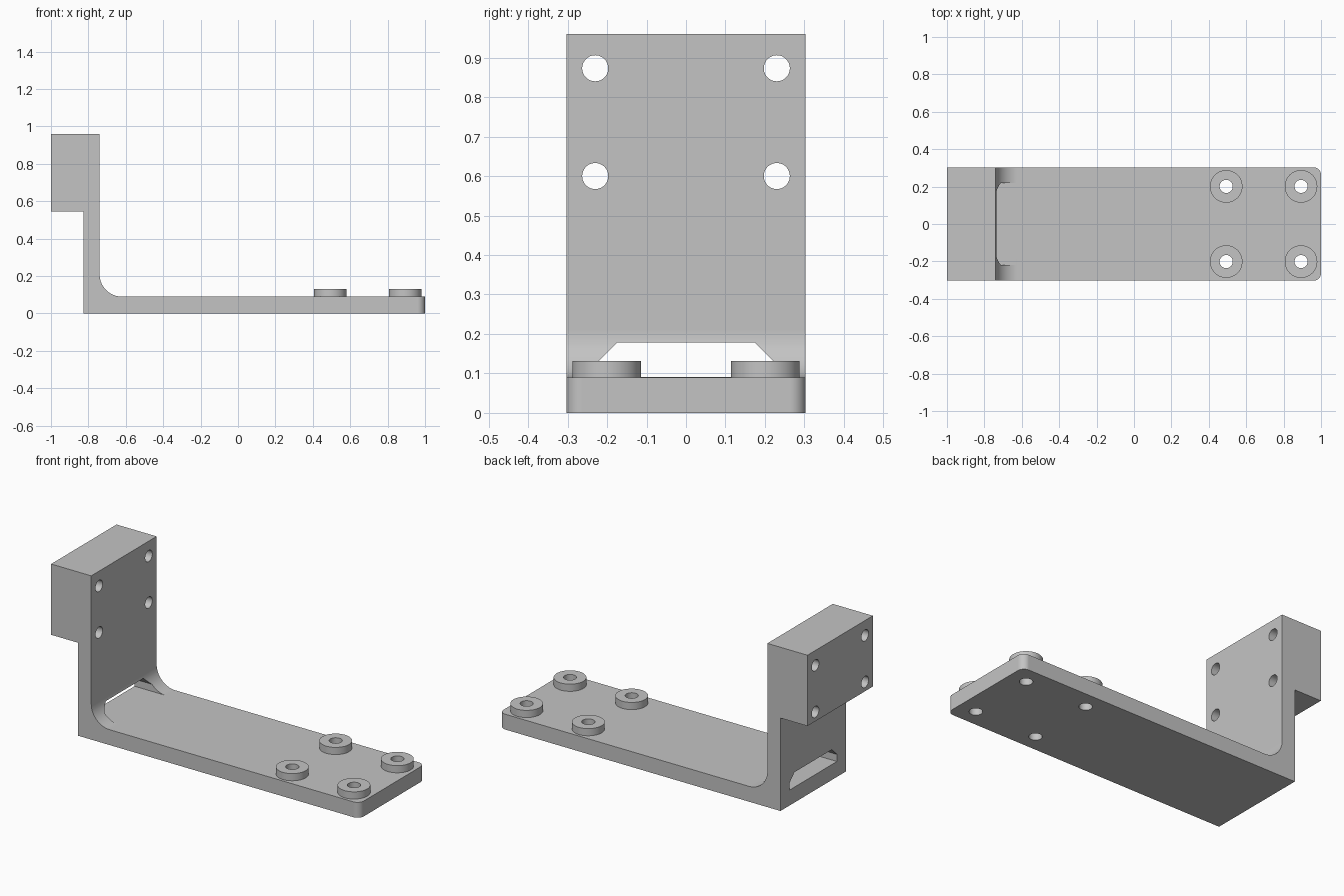
import bpy
import bmesh
from math import radians
from mathutils import Matrix, Vector

if "Cube" in bpy.data.objects:
    bpy.data.objects.remove(bpy.data.objects["Cube"], do_unlink=True)

HALF_WIDTH = 0.303
PLATE_TOP = 0.09
WALL_FACE = -0.74

grey = bpy.data.materials.new("light grey")
grey.use_nodes = True
colour = (0.55, 0.55, 0.55, 1)
grey.diffuse_color = colour
grey.node_tree.nodes["Principled BSDF"].inputs["Base Color"].default_value = colour


def finish(bm, name):
    bmesh.ops.recalc_face_normals(bm, faces=bm.faces)
    mesh = bpy.data.meshes.new(name)
    bm.to_mesh(mesh)
    bm.free()
    mesh.materials.append(grey)
    obj = bpy.data.objects.new(name, mesh)
    bpy.context.collection.objects.link(obj)
    return obj


def prism(points, extrude):
    bm = bmesh.new()
    face = bm.faces.new([bm.verts.new(p) for p in points])
    grown = bmesh.ops.extrude_face_region(bm, geom=[face])
    moved = [g for g in grown["geom"] if isinstance(g, bmesh.types.BMVert)]
    bmesh.ops.translate(bm, vec=extrude, verts=moved)
    return bm


def cylinder(name, radius, length, centre, axis="Z"):
    bm = bmesh.new()
    turn = Matrix.Rotation(radians(90), 4, "Y") if axis == "X" else Matrix()
    bmesh.ops.create_cone(bm, cap_ends=True, segments=48, radius1=radius,
                          radius2=radius, depth=length,
                          matrix=Matrix.Translation(centre) @ turn)
    return finish(bm, name)


def activate(obj):
    bpy.ops.object.select_all(action="DESELECT")
    obj.select_set(True)
    bpy.context.view_layer.objects.active = obj


def cut(obj, cutter):
    mod = obj.modifiers.new("cut", "BOOLEAN")
    mod.operation = "DIFFERENCE"
    mod.solver = "EXACT"
    mod.object = cutter
    activate(obj)
    bpy.ops.object.modifier_apply(modifier=mod.name)


def smooth(obj):
    activate(obj)
    bpy.ops.object.shade_smooth_by_angle(angle=radians(30))
    mod = obj.modifiers.new("flat faces", "WEIGHTED_NORMAL")
    mod.keep_sharp = True


# Angled bracket with a thick block at the top of its wall
profile = [(-0.825, 0), (1, 0), (1, PLATE_TOP), (WALL_FACE, PLATE_TOP),
           (WALL_FACE, 0.96), (-1, 0.96), (-1, 0.545), (-0.825, 0.545)]
bm = prism([(x, -HALF_WIDTH, z) for x, z in profile], Vector((0, 2 * HALF_WIDTH, 0)))


def round_edges(test, radius, segments):
    edges = [e for e in bm.edges if all(test(v.co) for v in e.verts)]
    bmesh.ops.bevel(bm, geom=edges, offset=radius, segments=segments,
                    profile=0.5, affect="EDGES")


# Inner fillet, then the two rounded end corners
round_edges(lambda p: abs(p.x - WALL_FACE) < 0.001 and abs(p.z - PLATE_TOP) < 0.001, 0.12, 16)
for side in (-1, 1):
    round_edges(lambda p: p.x > 0.999 and p.y * side > 0.3, 0.04, 8)
bracket = finish(bm, "bracket")

# Slot with clipped upper corners through the foot of the wall
half_slot = [(0.22, PLATE_TOP + 0.0005), (0.22, 0.132), (0.174, 0.178)]
outline = half_slot + [(-y, z) for y, z in reversed(half_slot)]
cutters = [finish(prism([(-0.95, y, z) for y, z in outline], Vector((0.45, 0, 0))),
                  "slot_cutter")]
cut(bracket, cutters[0])

for side in (-1, 1):
    # Mounting holes through the block
    for z in (0.6, 0.873):
        drill = cylinder("block_drill", 0.033, 0.6, (-0.87, side * 0.23, z), "X")
        cut(bracket, drill)
        cutters.append(drill)
    # Raised bosses, drilled right through the plate
    for place, x in (("inner", 0.493), ("outer", 0.893)):
        y = side * 0.201
        label = "left" if x * side > 0 else "right"
        boss = cylinder(f"{place}_boss_{label}", 0.087, 0.042, (x, y, PLATE_TOP + 0.021))
        drill = cylinder("plate_drill", 0.035, 0.5, (x, y, 0.1))
        cut(boss, drill)
        cut(bracket, drill)
        smooth(boss)
        cutters.append(drill)

smooth(bracket)
for cutter in cutters:
    bpy.data.objects.remove(cutter, do_unlink=True)
